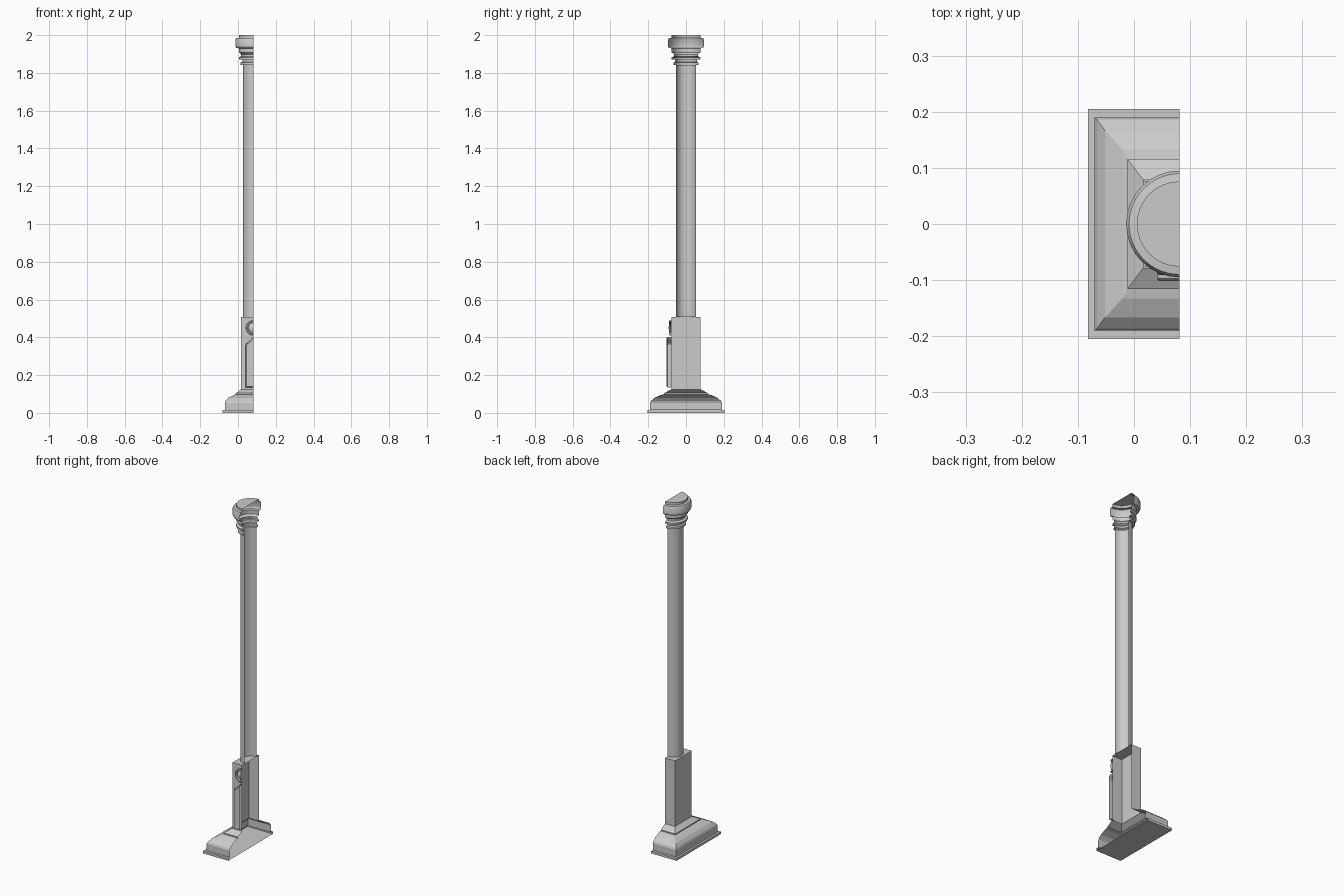
import bpy, bmesh
from math import sin, cos, pi, radians

if "Cube" in bpy.data.objects:
    bpy.data.objects.remove(bpy.data.objects["Cube"])

CX = 0.081      # cut plane, also the column axis
SEG = 16        # segments in the half circle


def finish(name, bm, smooth=False):
    bmesh.ops.remove_doubles(bm, verts=bm.verts, dist=1e-5)
    bmesh.ops.recalc_face_normals(bm, faces=bm.faces)
    me = bpy.data.meshes.new(name)
    bm.to_mesh(me)
    bm.free()
    ob = bpy.data.objects.new(name, me)
    bpy.context.collection.objects.link(ob)
    if smooth:
        bpy.ops.object.select_all(action='DESELECT')
        ob.select_set(True)
        bpy.context.view_layer.objects.active = ob
        bpy.ops.object.shade_smooth_by_angle(angle=radians(30))
    return ob


def loft(name, rings, cap_start=False, cap_end=False, smooth=False):
    """Skin a list of open half sections, leaving the cut side open."""
    bm = bmesh.new()
    vs = [[bm.verts.new(p) for p in r] for r in rings]
    for a, b in zip(vs, vs[1:]):
        for i in range(len(a) - 1):
            bm.faces.new((a[i], a[i + 1], b[i + 1], b[i]))
    if cap_start:
        bm.faces.new(vs[0])
    if cap_end:
        bm.faces.new(vs[-1])
    return finish(name, bm, smooth)


def half_rect(hx, hy, z):
    return [(CX, -hy, z), (CX - hx, -hy, z), (CX - hx, hy, z), (CX, hy, z)]


def half_circle(r, z):
    return [(CX - r * sin(pi * i / SEG), -r * cos(pi * i / SEG), z)
            for i in range(SEG + 1)]


# Stepped rectangular base: half width, half depth, height
base = [(.163, .205, 0), (.163, .205, .014), (.151, .19, .014), (.151, .19, .053),
        (.147, .186, .063), (.133, .167, .08), (.102, .133, .095),
        (.093, .116, .098), (.093, .116, .104), (.064, .078, .125)]
loft("base", [half_rect(*p) for p in base], cap_start=True)

# Pedestal block
loft("pedestal", [half_rect(.064, .077, z) for z in (.125, .507)], cap_end=True)

# Round shaft
loft("shaft", [half_circle(.054, z) for z in (.507, 1.842)], smooth=True)

# Capital with collar rings
capital = [(.054, 1.842), (.067, 1.842), (.067, 1.854), (.058, 1.858), (.058, 1.870),
           (.076, 1.872), (.076, 1.882), (.064, 1.888), (.064, 1.898), (.070, 1.904),
           (.076, 1.908), (.076, 1.930), (.090, 1.932), (.095, 1.940), (.095, 1.975),
           (.090, 1.984), (.076, 1.986), (.076, 2.0)]
loft("capital", [half_circle(*p) for p in capital], cap_end=True, smooth=True)

# Raised front panel with an ogee top: distance from the axis, height
outer = [(.040, .36), (.036, .368), (.026, .376), (.013, .386), (.005, .394), (0, .402)]


def panel_ring(inset, y):
    pts = [(0, .135 + inset), (.040, .135 + inset)] + outer
    return [(CX - max(0, d - inset) if d > .001 else CX, y,
             z - (inset if i > 1 else 0)) for i, (d, z) in enumerate(pts)]


loft("front_panel", [panel_ring(0, -.077), panel_ring(0, -.097), panel_ring(.004, -.102)],
     cap_end=True)

# Medallion above the panel: rim ring with a domed centre
medal = [(.039, -.077), (.039, -.088), (.036, -.091), (.030, -.091), (.027, -.082),
         (.022, -.086), (.013, -.090), (.004, -.092)]
loft("medallion", [[(x, y, z + .45) for (x, z, _), y in
                    [((p[0], p[1], 0), d) for p in half_circle(r, 0)]]
                   for r, d in medal], cap_end=True, smooth=True)
